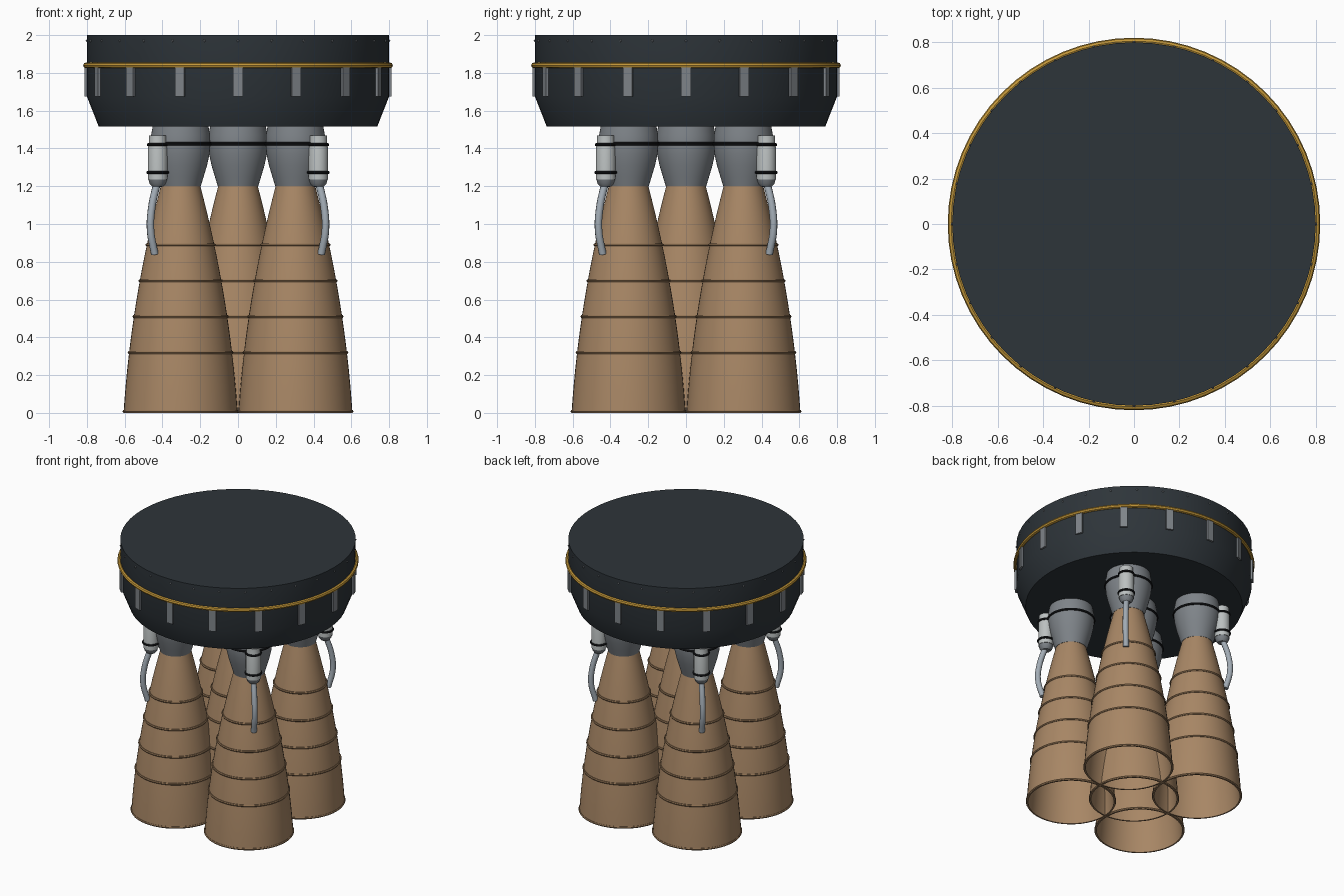
import bpy, bmesh, math
from mathutils import Matrix, Vector

cube = bpy.data.objects.get("Cube")
if cube:
    bpy.data.objects.remove(cube, do_unlink=True)


def material(name, rgb):
    m = bpy.data.materials.new(name)
    m.use_nodes = True
    m.diffuse_color = (*rgb, 1)
    bsdf = m.node_tree.nodes["Principled BSDF"]
    bsdf.inputs["Base Color"].default_value = (*rgb, 1)
    bsdf.inputs["Roughness"].default_value = 0.6
    return m


DARK = material("dark_slate", (0.027, 0.035, 0.042))
GOLD = material("gold", (0.55, 0.31, 0.04))
COPPER = material("copper_brown", (0.39, 0.24, 0.13))
HOOP = material("dark_copper", (0.29, 0.175, 0.09))
STEEL = material("steel_grey", (0.21, 0.23, 0.25))
PALE = material("pale_grey", (0.50, 0.53, 0.53))
PIPE = material("pipe_grey", (0.36, 0.41, 0.46))
BLACK = material("black", (0.01, 0.011, 0.013))


def finish(name, bm, mat, loc=(0, 0, 0), smooth=True):
    bmesh.ops.recalc_face_normals(bm, faces=bm.faces)
    mesh = bpy.data.meshes.new(name)
    bm.to_mesh(mesh)
    bm.free()
    mesh.materials.append(mat)
    ob = bpy.data.objects.new(name, mesh)
    ob.location = loc
    bpy.context.collection.objects.link(ob)
    if smooth:
        bpy.ops.object.select_all(action='DESELECT')
        ob.select_set(True)
        bpy.context.view_layer.objects.active = ob
        bpy.ops.object.shade_smooth_by_angle(angle=math.radians(35))
    return ob


def lathe(name, profile, mat, loc=(0, 0, 0), segments=48, closed=False):
    """Spin (radius, height) points about z; a closed profile makes a ring."""
    bm = bmesh.new()
    verts = [bm.verts.new((r, 0, z)) for r, z in profile]
    edges = [bm.edges.new(p) for p in zip(verts, verts[1:])]
    if closed:
        edges.append(bm.edges.new((verts[-1], verts[0])))
    bmesh.ops.spin(bm, geom=verts + edges, cent=(0, 0, 0), axis=(0, 0, 1),
                   angle=math.tau, steps=segments, use_duplicate=False)
    bmesh.ops.remove_doubles(bm, verts=bm.verts, dist=0.0001)
    return finish(name, bm, mat, loc)


def ring(name, radius, height, thick, mat, loc=(0, 0, 0), segments=48, sides=8):
    section = [(radius + thick * math.cos(i * math.tau / sides),
                height + thick * math.sin(i * math.tau / sides)) for i in range(sides)]
    return lathe(name, section, mat, loc, segments, closed=True)


def bell(z):
    t = (1.2 - z) / 1.2
    return 0.105 + 0.197 * (1.6 * t - 0.6 * t * t)


# Thrust section: tapered drum with a gold trim ring
lathe("thrust_drum", [(0, 1.515), (0.737, 1.515), (0.8, 1.675), (0.8, 2), (0, 2)],
      DARK, segments=64)
ring("trim_ring", 0.805, 1.84, 0.015, GOLD, segments=64)

# Ribs around the drum
bm = bmesh.new()
for i in range(16):
    place = (Matrix.Rotation(i * math.tau / 16, 4, 'Z')
             @ Matrix.Translation((0.797, 0, 1.752))
             @ Matrix.Diagonal((0.03, 0.052, 0.155, 1)))
    bmesh.ops.create_cube(bm, size=1, matrix=place)
finish("drum_ribs", bm, STEEL, smooth=False)

# Small bolts near the top edge
bm = bmesh.new()
for i in range(28):
    place = (Matrix.Rotation(i * math.tau / 28, 4, 'Z')
             @ Matrix.Translation((0.8, 0, 1.97)))
    bmesh.ops.create_icosphere(bm, subdivisions=1, radius=0.007, matrix=place)
finish("drum_bolts", bm, STEEL)


def engine(tag, x, y):
    loc = (x, y, 0)
    # Open, thin-walled bell nozzle
    heights = [1.21 * i / 16 for i in range(17)]
    outer = [(bell(z), z) for z in heights]
    inner = [(bell(z) - 0.01, z) for z in reversed(heights)]
    lathe(tag + "_nozzle", outer + inner, COPPER, loc, closed=True)
    for i, z in enumerate((0.89, 0.7, 0.51, 0.32)):
        ring(f"{tag}_nozzle_hoop_{i + 1}", bell(z), z, 0.008, HOOP, loc, sides=6)
    ring(tag + "_nozzle_lip", bell(0.008) - 0.002, 0.008, 0.008, HOOP, loc, sides=6)
    # Rounded combustion chamber
    lathe(tag + "_chamber",
          [(0, 1.2), (0.107, 1.2), (0.122, 1.25), (0.14, 1.31), (0.153, 1.37),
           (0.158, 1.42), (0.156, 1.47), (0.146, 1.525), (0, 1.525)], STEEL, loc)
    ring(tag + "_chamber_band", 0.157, 1.425, 0.009, BLACK, loc)


def pump(tag, sx, sy):
    loc = (0.425 * sx, 0.425 * sy, 0)
    # Canister on the outer side of the engine
    lathe(tag + "_canister",
          [(0, 1.235), (0.052, 1.235), (0.052, 1.4), (0.046, 1.43),
           (0.046, 1.468), (0, 1.468)], PALE, loc, 24)
    lathe(tag + "_canister_cap",
          [(0, 1.195), (0.03, 1.198), (0.044, 1.215), (0.05, 1.24), (0, 1.24)],
          STEEL, loc, 24)
    for name, z, r in (("lower", 1.273, 0.053), ("upper", 1.42, 0.05)):
        ring(f"{tag}_{name}_strap", r, z, 0.008, BLACK, loc, 24)
    # Feed pipe curving down onto the nozzle
    curve = bpy.data.curves.new(tag + "_feed_pipe", 'CURVE')
    curve.dimensions = '3D'
    curve.bevel_depth = 0.02
    curve.bevel_resolution = 3
    curve.use_fill_caps = True
    path = [(0.428, 1.22), (0.456, 1.09), (0.463, 0.97), (0.441, 0.84)]
    spline = curve.splines.new('BEZIER')
    spline.bezier_points.add(len(path) - 1)
    for point, (d, z) in zip(spline.bezier_points, path):
        point.co = Vector((d * sx, d * sy, z))
        point.handle_left_type = point.handle_right_type = 'AUTO'
    curve.materials.append(PIPE)
    ob = bpy.data.objects.new(tag + "_feed_pipe", curve)
    bpy.context.collection.objects.link(ob)


# One centre engine and four corner engines
engine("centre", 0, 0)
for sx, side in ((1, "left"), (-1, "right")):
    for sy, end in ((-1, "front"), (1, "back")):
        tag = f"{end}_{side}"
        engine(tag, 0.304 * sx, 0.304 * sy)
        pump(tag, sx, sy)
